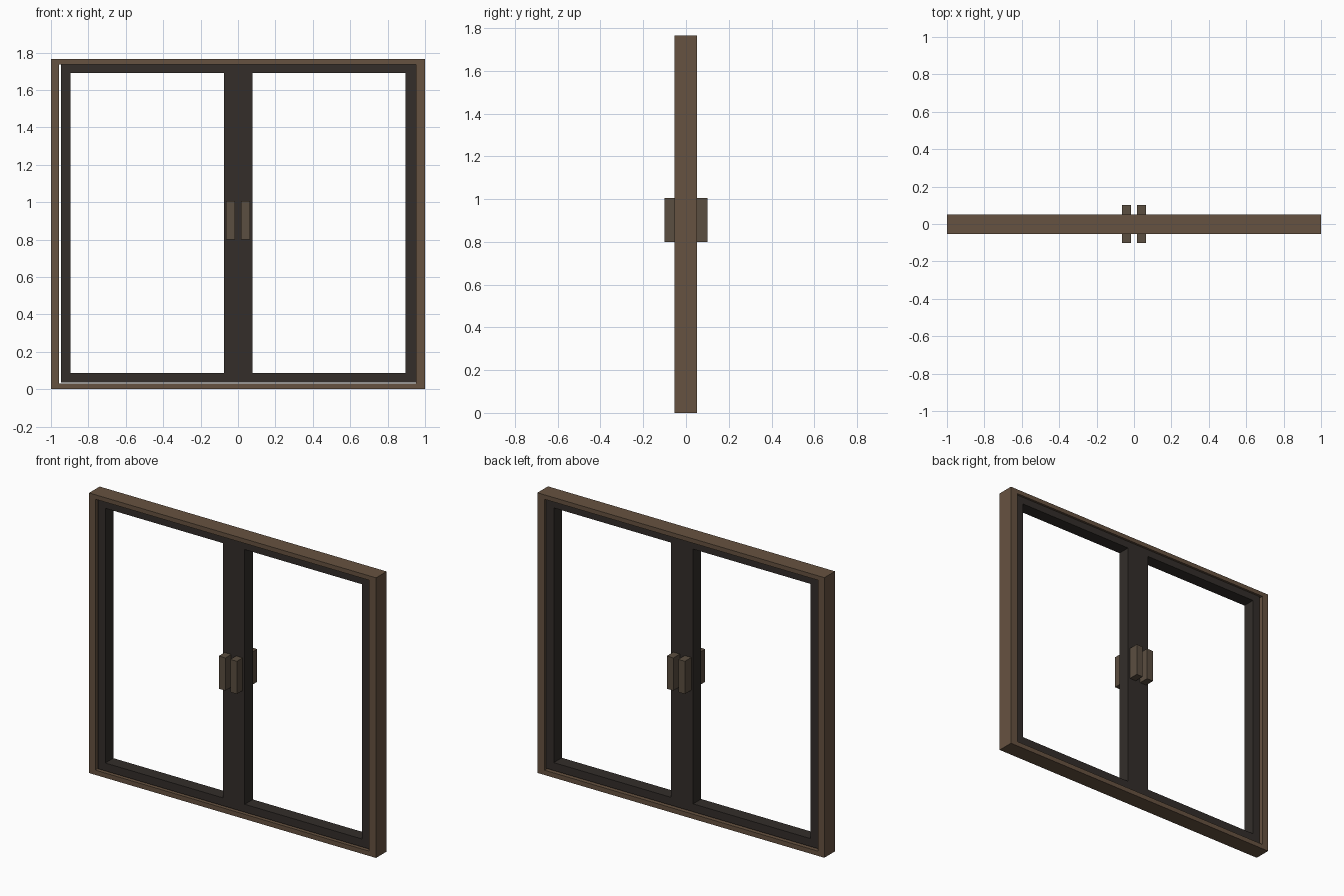
import bpy, bmesh

if "Cube" in bpy.data.objects:
    bpy.data.objects.remove(bpy.data.objects["Cube"])


def material(name, rgb):
    m = bpy.data.materials.new(name)
    m.diffuse_color = (*rgb, 1)
    m.use_nodes = True
    m.node_tree.nodes["Principled BSDF"].inputs["Base Color"].default_value = m.diffuse_color
    return m


def lattice(name, xs, zs, y0, y1, mat, holes=()):
    """Slab over a grid of x and z lines, leaving out the hole cells."""
    bm = bmesh.new()
    verts = {(i, j): bm.verts.new((x, y0, z))
             for i, x in enumerate(xs) for j, z in enumerate(zs)}
    for i in range(len(xs) - 1):
        for j in range(len(zs) - 1):
            if (i, j) not in holes:
                bm.faces.new([verts[i, j], verts[i + 1, j],
                              verts[i + 1, j + 1], verts[i, j + 1]])
    ext = bmesh.ops.extrude_face_region(bm, geom=bm.faces[:], use_keep_orig=True)
    for v in ext["geom"]:
        if isinstance(v, bmesh.types.BMVert):
            v.co.y = y1
    # remove stray interior faces, then orient outward
    bmesh.ops.recalc_face_normals(bm, faces=bm.faces[:])
    mesh = bpy.data.meshes.new(name)
    bm.to_mesh(mesh)
    bm.free()
    mesh.materials.append(mat)
    ob = bpy.data.objects.new(name, mesh)
    bpy.context.collection.objects.link(ob)
    return ob


brown = material("brown_frame", (0.134, 0.085, 0.052))
dark = material("dark_sash", (0.033, 0.027, 0.023))
bronze = material("bronze_handle", (0.105, 0.077, 0.052))

# outer frame
lattice("outer_frame", [-1, -0.957, 0.951, 1], [0, 0.03, 1.737, 1.765],
        -0.054, 0.051, brown, holes={(1, 1)})

# double sash with the wide meeting stile in the middle
lattice("sash", [-0.947, -0.895, -0.076, 0.077, 0.896, 0.951],
        [0.037, 0.087, 1.692, 1.737], -0.043, 0.037, dark,
        holes={(1, 1), (3, 1)})

# pull handles, a pair on each face
for side, y0, y1 in (("front", -0.101, -0.043), ("back", 0.037, 0.101)):
    for hand, x in (("left", -0.04), ("right", 0.04)):
        lattice(f"{side}_{hand}_handle", [x - 0.023, x + 0.023],
                [0.8, 1.006], y0, y1, bronze)
